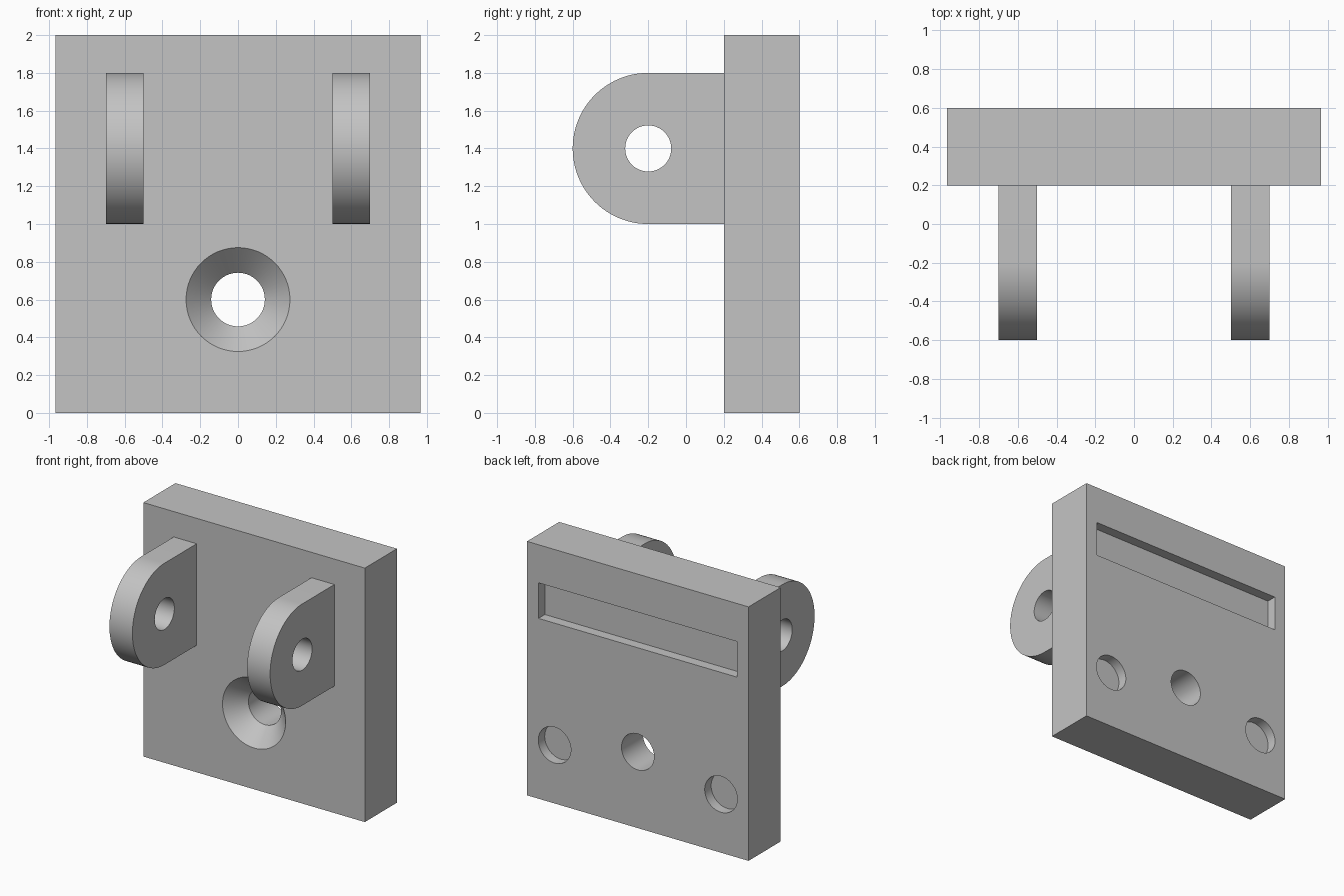
import bpy, bmesh, math
from mathutils import Vector

if "Cube" in bpy.data.objects:
    bpy.data.objects.remove(bpy.data.objects["Cube"])

GREY = (0.55, 0.55, 0.55, 1)
grey = bpy.data.materials.new("plain grey")
grey.use_nodes = True
grey.diffuse_color = GREY
grey.node_tree.nodes["Principled BSDF"].inputs["Base Color"].default_value = GREY


def to_object(name, bm):
    bmesh.ops.recalc_face_normals(bm, faces=bm.faces)
    mesh = bpy.data.meshes.new(name)
    bm.to_mesh(mesh)
    bm.free()
    mesh.materials.append(grey)
    obj = bpy.data.objects.new(name, mesh)
    bpy.context.collection.objects.link(obj)
    return obj


def box(name, lo, hi):
    bm = bmesh.new()
    bmesh.ops.create_cube(bm, size=1)
    lo, hi = Vector(lo), Vector(hi)
    for v in bm.verts:
        v.co = (lo + hi) / 2 + v.co * (hi - lo)
    return to_object(name, bm)


def extrude(name, points, offset):
    bm = bmesh.new()
    face = bm.faces.new([bm.verts.new(p) for p in points])
    new = bmesh.ops.extrude_face_region(bm, geom=[face])["geom"]
    bmesh.ops.translate(bm, vec=offset, verts=[g for g in new if isinstance(g, bmesh.types.BMVert)])
    return to_object(name, bm)


def bore(name, x, z, profile, segments=64):
    """Round cutter along y from (radius, y) pairs."""
    bm = bmesh.new()
    rings = []
    for r, y in profile:
        angles = [2 * math.pi * i / segments for i in range(segments)]
        rings.append([bm.verts.new((x + r * math.cos(a), y, z + r * math.sin(a))) for a in angles])
    for a, b in zip(rings, rings[1:]):
        for i in range(segments):
            j = (i + 1) % segments
            bm.faces.new((a[i], a[j], b[j], b[i]))
    bm.faces.new(rings[0])
    bm.faces.new(rings[-1])
    return to_object(name, bm)


def cut(target, cutters):
    bpy.context.view_layer.objects.active = target
    for cutter in cutters:
        cutter.hide_render = True
        mod = target.modifiers.new("cut", "BOOLEAN")
        mod.operation, mod.solver, mod.object = "DIFFERENCE", "EXACT", cutter
        bpy.ops.object.modifier_apply(modifier=mod.name)
        bpy.data.objects.remove(cutter)


def smooth(obj):
    bpy.ops.object.select_all(action="DESELECT")
    obj.select_set(True)
    bpy.context.view_layer.objects.active = obj
    bpy.ops.object.shade_smooth_by_angle(angle=math.radians(30))


# Back plate with countersunk hole, rear slot and two rear magnet pockets
plate = box("back_plate", (-0.965, 0.2, 0), (0.965, 0.6, 2))
cutters = [
    bore("countersink_cutter", 0, 0.6, [(0.375, 0.1), (0.142, 0.333), (0.142, 0.7)]),
    box("slot_cutter", (-0.865, 0.52, 1.42), (0.865, 0.7, 1.7)),
]
for side in (-1, 1):
    cutters.append(bore("pocket_cutter", side * 0.725, 0.46, [(0.142, 0.52), (0.142, 0.7)]))
cut(plate, cutters)
smooth(plate)

# Pair of rounded hinge lugs with pin holes
PIVOT_Y, PIVOT_Z, RADIUS, PIN = -0.2, 1.4, 0.4, 0.122


def arc(x, r, start, sweep, steps):
    return [(x, PIVOT_Y + r * math.cos(start + sweep * i / steps),
             PIVOT_Z + r * math.sin(start + sweep * i / steps)) for i in range(steps + 1)]


for name, x in (("right_lug", -0.7), ("left_lug", 0.5)):
    outline = arc(x, RADIUS, math.pi / 2, math.pi, 48)
    outline += [(x, 0.2, PIVOT_Z - RADIUS), (x, 0.2, PIVOT_Z + RADIUS)]
    lug = extrude(name, outline, (0.2, 0, 0))
    pin = extrude("pin_cutter", arc(x - 0.1, PIN, 0, 2 * math.pi, 48)[:-1], (0.4, 0, 0))
    cut(lug, [pin])
    smooth(lug)
